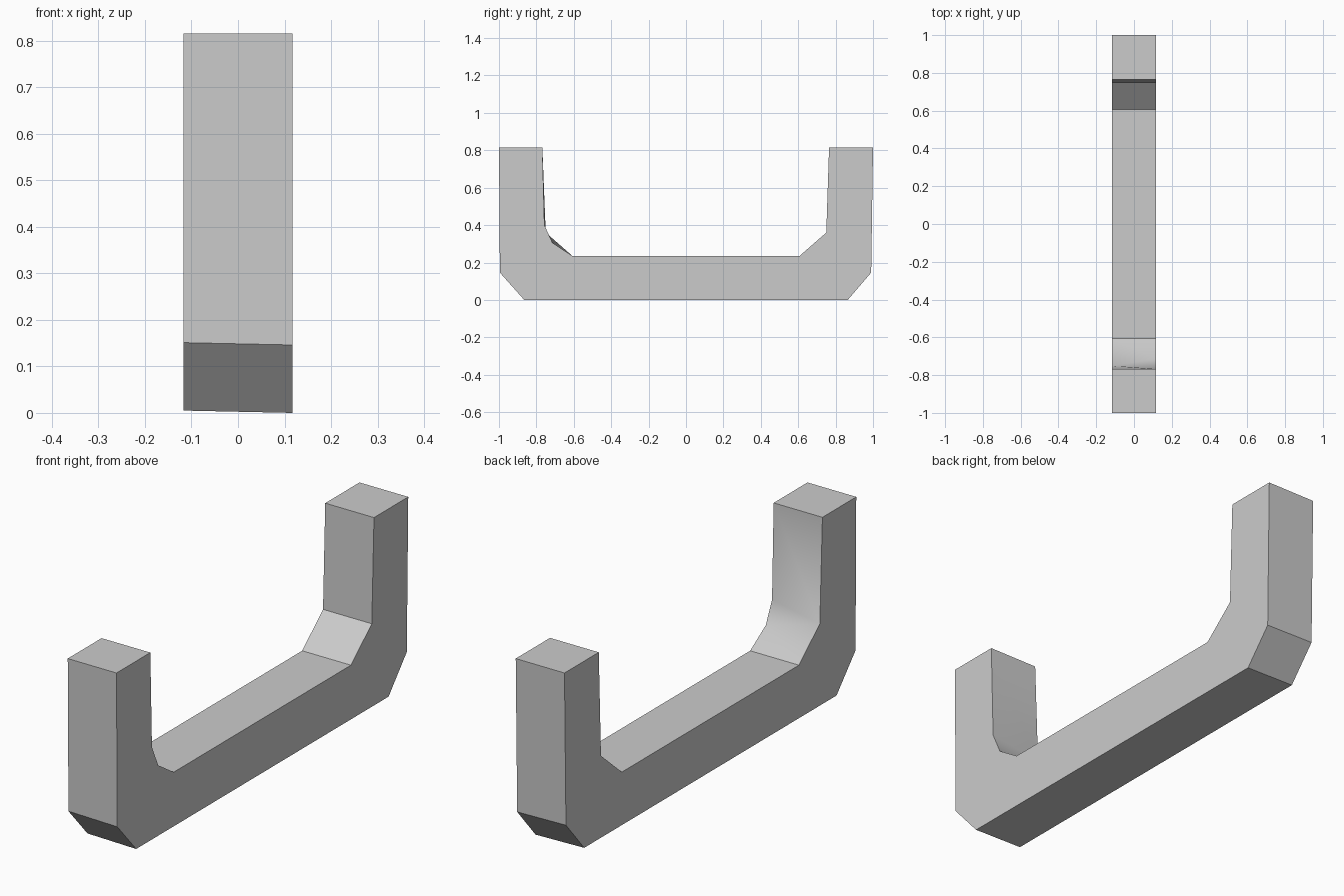
import bpy, bmesh, math

cube = bpy.data.objects.get("Cube")
if cube:
    bpy.data.objects.remove(cube, do_unlink=True)

HALF_WIDTH = 0.117
TOP = 0.815

# Side outline (y, z) of the bracket: outer edge, then inner edge
outer = [(-1, TOP), (-0.995, 0.148), (-0.865, 0.002),
         (0.865, 0.002), (0.99, 0.148), (1, TOP)]
back_inner = [(0.765, TOP), (0.75, 0.36), (0.607, 0.235)]
front_foot = [(-0.607, 0.235)]
front_top = [(-0.768, TOP)]
# The front inner corner has an extra bend on the left side only
bend_right = [(-0.75, 0.36), (-0.75, 0.36)]
bend_left = [(-0.714, 0.305), (-0.757, 0.40)]


def add_ring(bm, x, bend, tilt):
    points = outer + back_inner + front_foot + bend + front_top
    # The lower edge is very slightly skewed across the width
    return [bm.verts.new((x, y, z + tilt if z < 0.2 else z)) for y, z in points]


bm = bmesh.new()
right = add_ring(bm, -HALF_WIDTH, bend_right, 0.003)
left = add_ring(bm, HALF_WIDTH, bend_left, -0.002)

# Side faces and the strip joining them
bm.faces.new(right)
bm.faces.new(left)
for i in range(len(right)):
    j = (i + 1) % len(right)
    bm.faces.new((right[i], right[j], left[j], left[i]))
bmesh.ops.remove_doubles(bm, verts=bm.verts, dist=0.0001)
bmesh.ops.recalc_face_normals(bm, faces=bm.faces)

mesh = bpy.data.meshes.new("bracket")
bm.to_mesh(mesh)
bm.free()
bracket = bpy.data.objects.new("bracket", mesh)
bpy.context.collection.objects.link(bracket)

# Plain grey finish
grey = bpy.data.materials.new("light_grey")
grey.use_nodes = True
colour = (0.6, 0.6, 0.6, 1)
grey.diffuse_color = colour
grey.node_tree.nodes["Principled BSDF"].inputs["Base Color"].default_value = colour
mesh.materials.append(grey)

# Soft shading across the gentle bend, sharp edges elsewhere
bpy.context.view_layer.objects.active = bracket
bracket.select_set(True)
bpy.ops.object.shade_smooth_by_angle(angle=math.radians(30))
